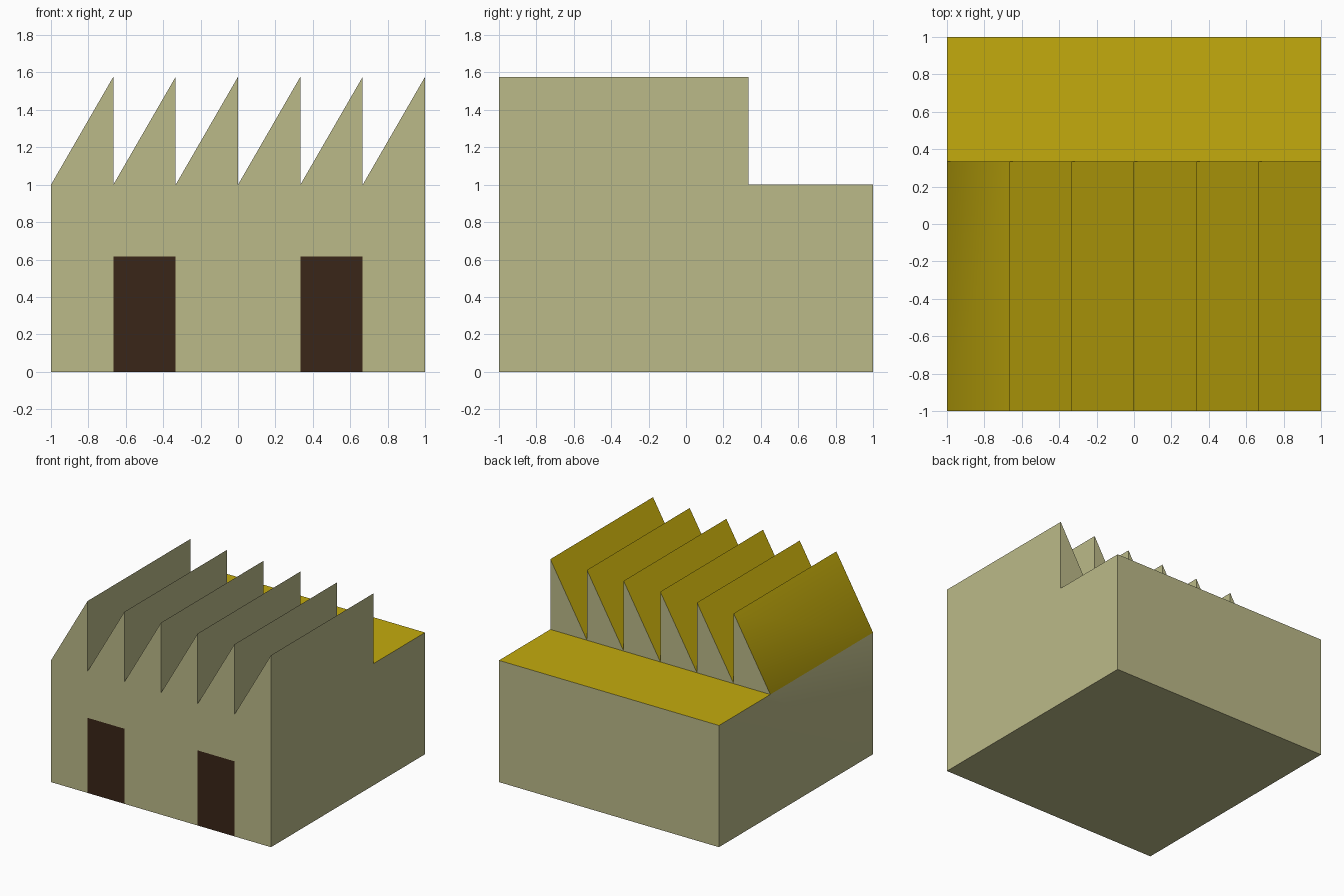
import bpy, bmesh
from math import radians

if "Cube" in bpy.data.objects:
    bpy.data.objects.remove(bpy.data.objects["Cube"])

TEETH, EAVE, PEAK, DOOR_H = 6, 1.0, 1.577, 0.617
STEP = 2 / TEETH
MID = 1 / 3          # y where the saw-tooth roof ends
WALL, ROOF = 0, 1


def material(name, color):
    mat = bpy.data.materials.new(name)
    mat.diffuse_color = (*color, 1)
    mat.use_nodes = True
    mat.node_tree.nodes["Principled BSDF"].inputs["Base Color"].default_value = mat.diffuse_color
    return mat


def make_object(name, faces, mats):
    """faces: list of (points, material index), wound outward."""
    bm = bmesh.new()
    for pts, index in faces:
        face = bm.faces.new([bm.verts.new(p) for p in pts])
        face.material_index = index
    bmesh.ops.remove_doubles(bm, verts=bm.verts, dist=1e-4)
    mesh = bpy.data.meshes.new(name)
    bm.to_mesh(mesh)
    bm.free()
    for mat in mats:
        mesh.materials.append(mat)
    obj = bpy.data.objects.new(name, mesh)
    bpy.context.collection.objects.link(obj)
    return obj


wall_mat = material("wall", (0.50, 0.49, 0.25))
roof_mat = material("roof", (0.55, 0.41, 0.004))
door_mat = material("door", (0.042, 0.019, 0.009))

xs = [-1 + i * STEP for i in range(TEETH + 1)]
doors = [(xs[1], xs[2]), (xs[4], xs[5])]

# Front wall outline: door notches along the bottom, saw teeth along the top
front = [(-1, 0)]
for a, b in doors:
    front += [(a, 0), (a, DOOR_H), (b, DOOR_H), (b, 0)]
front += [(1, 0)]
for i in reversed(range(TEETH)):
    front += [(xs[i + 1], PEAK), (xs[i], EAVE)]
faces = [([(x, -1, z) for x, z in front], WALL)]

# Saw-tooth roof: slope, upright face and back gable of each tooth
for a, b in zip(xs, xs[1:]):
    faces.append(([(a, -1, EAVE), (b, -1, PEAK), (b, MID, PEAK), (a, MID, EAVE)], ROOF))
    faces.append(([(b, MID, EAVE), (a, MID, EAVE), (b, MID, PEAK)], WALL))
    if b < 0.99:
        faces.append(([(b, -1, EAVE), (b, MID, EAVE), (b, MID, PEAK), (b, -1, PEAK)], WALL))

# Flat rear roof, sides, back and floor
bottom = [(x, -1, 0) for x in (1, doors[1][1], doors[1][0], doors[0][1], doors[0][0], -1)]
faces += [
    ([(x, MID, EAVE) for x in xs] + [(1, 1, EAVE), (-1, 1, EAVE)], ROOF),
    ([(1, -1, 0), (1, 1, 0), (1, 1, EAVE), (1, MID, EAVE), (1, MID, PEAK), (1, -1, PEAK)], WALL),
    ([(-1, 1, 0), (-1, -1, 0), (-1, -1, EAVE), (-1, MID, EAVE), (-1, 1, EAVE)], WALL),
    ([(1, 1, 0), (-1, 1, 0), (-1, 1, EAVE), (1, 1, EAVE)], WALL),
    (bottom + [(-1, 1, 0), (1, 1, 0)], WALL),
]
building = make_object("factory_building", faces, [wall_mat, roof_mat])

# The left wall blends softly into the first slope; all other edges stay sharp
bpy.context.view_layer.objects.active = building
building.select_set(True)
bpy.ops.object.shade_smooth_by_angle(angle=radians(35))

# Doors fill the notches flush with the front wall
for side, (a, b) in zip(("left", "right"), doors):
    make_object(side + "_door",
                [([(a, -1, 0), (b, -1, 0), (b, -1, DOOR_H), (a, -1, DOOR_H)], 0)], [door_mat])
